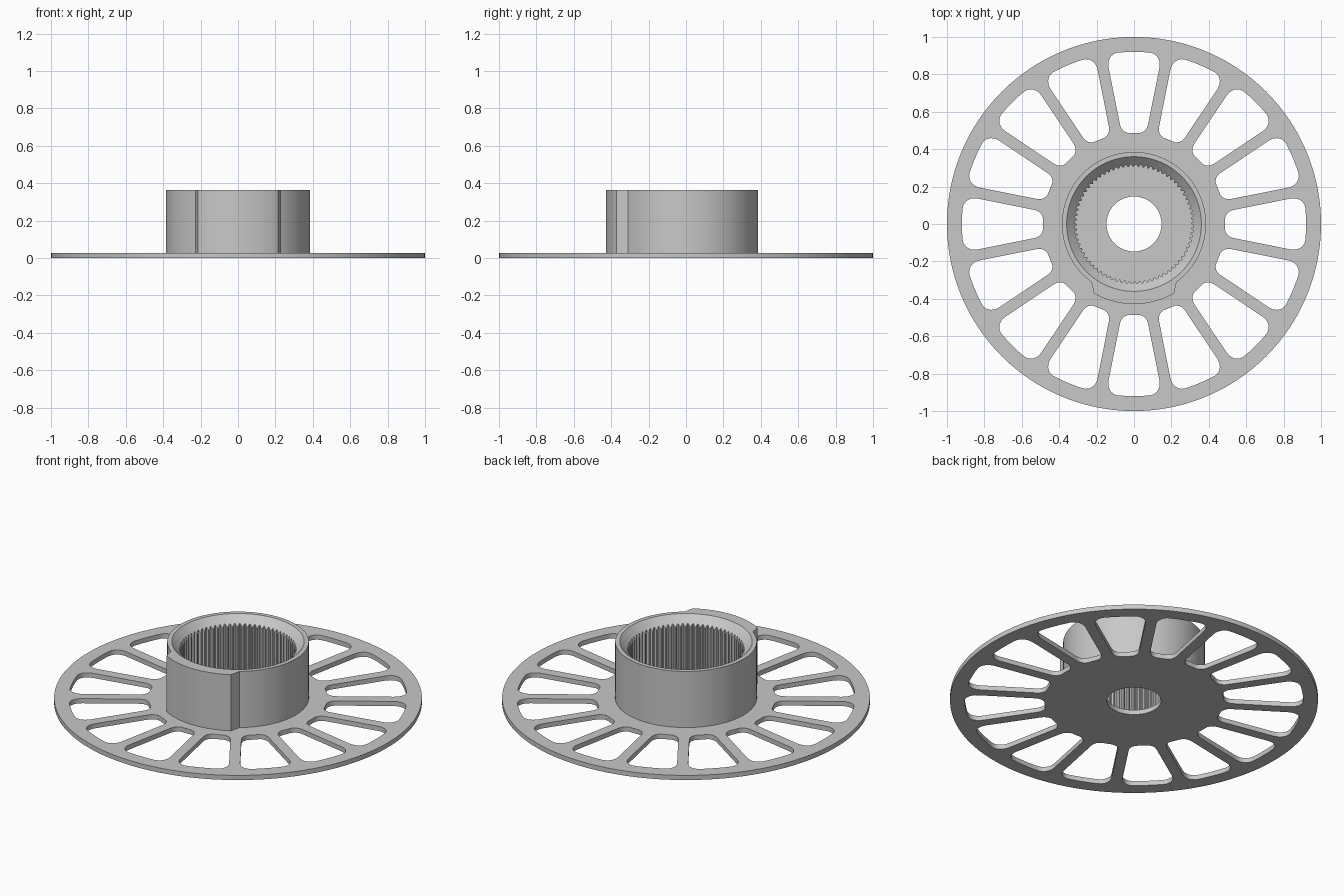
import bpy, bmesh
from math import sin, cos, pi, radians, degrees, sqrt, asin
from mathutils import Vector, Matrix

cube = bpy.data.objects.get("Cube")
if cube:
    bpy.data.objects.remove(cube)

grey = bpy.data.materials.new("plain grey")
grey.use_nodes = True
colour = (0.58, 0.58, 0.58, 1)
grey.diffuse_color = colour
grey.node_tree.nodes["Principled BSDF"].inputs["Base Color"].default_value = colour

THICK, TOP = 0.028, 0.365
SLOTS, TEETH = 16, 72


def polar(r, a):
    return Vector((r * cos(a), r * sin(a)))


def circle(r, n):
    return [polar(r, 2 * pi * i / n) for i in range(n)]


def fillet(start, corner, end, n=7):
    """Round a corner with a cubic arc."""
    h1, h2 = start.lerp(corner, 0.58), end.lerp(corner, 0.58)
    pts = []
    for i in range(n + 1):
        t = i / n
        u = 1 - t
        pts.append(start * u**3 + h1 * 3 * u * u * t + h2 * 3 * u * t * t + end * t**3)
    return pts


def slot_outline(r_in=0.487, r_out=0.92, half_spoke=0.03):
    """Half of one slot along +x, then mirrored."""
    edge = pi / SLOTS

    def corner(r):
        return polar(r, edge - asin(half_spoke / r))

    inner, outer = corner(r_in), corner(r_out)
    along = (outer - inner).normalized()
    a_in = edge - asin(half_spoke / r_in) - 0.045 / r_in
    a_out = edge - asin(half_spoke / r_out) - 0.065 / r_out
    half = [polar(r_in, a_in * 0.5)]
    half += fillet(polar(r_in, a_in), inner, inner + along * 0.05)
    half += fillet(outer - along * 0.075, outer, polar(r_out, a_out))
    half += [polar(r_out, a_out * k) for k in (0.66, 0.33)]
    return half + [Vector((p.x, -p.y)) for p in reversed(half)]


def finish(obj):
    bpy.ops.object.select_all(action='DESELECT')
    obj.select_set(True)
    bpy.context.view_layer.objects.active = obj
    bpy.ops.object.shade_smooth_by_angle(angle=radians(25))


# Spoked flange: filled outline with bore and slots
curve = bpy.data.curves.new("flange", 'CURVE')
curve.dimensions = '2D'
curve.fill_mode = 'BOTH'
curve.extrude = THICK / 2
slot = slot_outline()
loops = [circle(1, 160), circle(0.147, 64)]
for i in range(SLOTS):
    turn = Matrix.Rotation(2 * pi * i / SLOTS, 2)
    loops.append([turn @ p for p in slot])
for pts in loops:
    spline = curve.splines.new('POLY')
    spline.points.add(len(pts) - 1)
    for sp, p in zip(spline.points, pts):
        sp.co = (p.x, p.y, 0, 1)
    spline.use_cyclic_u = True
curve.materials.append(grey)
flange = bpy.data.objects.new("flange", curve)
flange.location.z = THICK / 2
bpy.context.collection.objects.link(flange)
bpy.ops.object.select_all(action='DESELECT')
flange.select_set(True)
bpy.context.view_layer.objects.active = flange
bpy.ops.object.convert(target='MESH')
finish(bpy.context.view_layer.objects.active)


# Hub: outer wall with front boss, bevelled mouth and toothed bore
N = TEETH * 4
R_HUB, R_BOSS, R_MOUTH = 0.385, 0.428, 0.36
BOSS_A, BOSS_B = 30, 36.25


def outer_point(a):
    off = abs((degrees(a) + 90 + 180) % 360 - 180)
    if off <= BOSS_A + 0.01:
        return polar(R_BOSS, a)
    if off >= BOSS_B - 0.01:
        return polar(R_HUB, a)
    side = 1 if cos(a) > 0 else -1
    p = polar(R_BOSS, -pi / 2 + side * radians(BOSS_A))
    q = polar(R_HUB, -pi / 2 + side * radians(BOSS_B))
    return p.lerp(q, (off - BOSS_A) / (BOSS_B - BOSS_A))


bm = bmesh.new()
rings = [[] for _ in range(5)]
for i in range(N):
    a = 2 * pi * i / N
    out, mouth = outer_point(a), polar(R_MOUTH, a)
    r_tooth = 0.307 if i % 4 < 2 else 0.319
    tooth = polar(r_tooth, a)
    section = [(out, THICK - 0.002), (out, TOP), (mouth, TOP),
               (tooth, TOP - (R_MOUTH - r_tooth)), (tooth, THICK - 0.002)]
    for ring, (p, z) in zip(rings, section):
        ring.append(bm.verts.new((p.x, p.y, z)))
for k in range(5):
    lo, hi = rings[k], rings[(k + 1) % 5]
    for i in range(N):
        j = (i + 1) % N
        bm.faces.new((lo[i], lo[j], hi[j], hi[i]))
bmesh.ops.recalc_face_normals(bm, faces=bm.faces[:])
mesh = bpy.data.meshes.new("toothed_hub")
bm.to_mesh(mesh)
bm.free()
mesh.materials.append(grey)
hub = bpy.data.objects.new("toothed_hub", mesh)
bpy.context.collection.objects.link(hub)
finish(hub)
